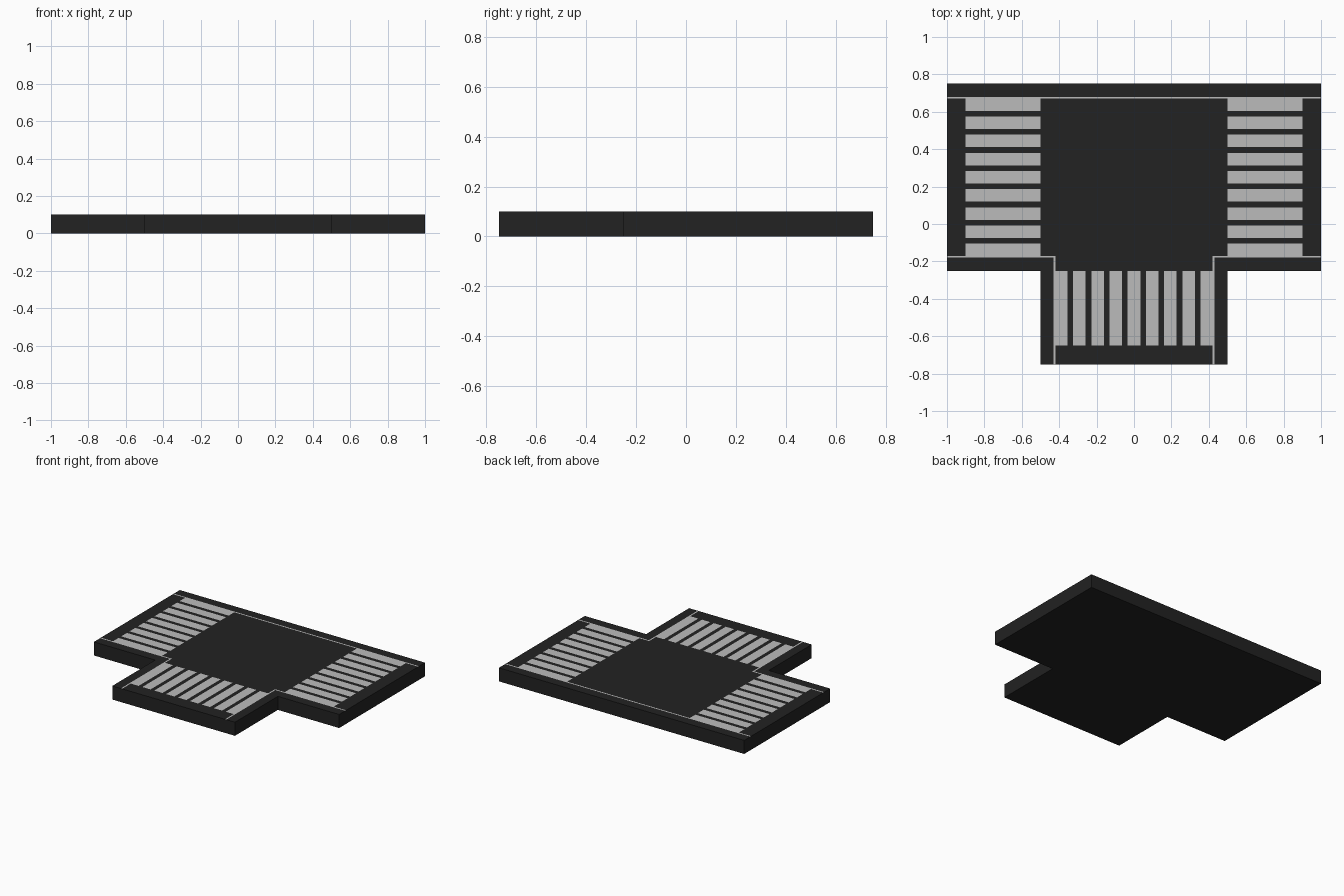
import bpy, bmesh

if "Cube" in bpy.data.objects:
    bpy.data.objects.remove(bpy.data.objects["Cube"])

TOP = 0.1      # road surface height
LIFT = 0.0006  # paint sits just above the surface


def material(name, value):
    mat = bpy.data.materials.new(name)
    mat.diffuse_color = (value, value, value, 1)
    mat.use_nodes = True
    mat.node_tree.nodes["Principled BSDF"].inputs["Base Color"].default_value = mat.diffuse_color
    return mat


def finish(name, bm, mat):
    mesh = bpy.data.meshes.new(name)
    bm.normal_update()
    bm.to_mesh(mesh)
    bm.free()
    mesh.materials.append(mat)
    obj = bpy.data.objects.new(name, mesh)
    bpy.context.collection.objects.link(obj)
    return obj


def painted(name, rects, mat):
    """Flat painted rectangles (x0, x1, y0, y1) on the road surface."""
    bm = bmesh.new()
    z = TOP + LIFT
    for x0, x1, y0, y1 in rects:
        bm.faces.new([bm.verts.new(p) for p in
                      ((x0, y0, z), (x1, y0, z), (x1, y1, z), (x0, y1, z))])
    return finish(name, bm, mat)


asphalt = material("asphalt", 0.016)
paint = material("road_paint", 0.5)

# T-shaped road slab
outline = [(-0.5, -0.75), (0.5, -0.75), (0.5, -0.25), (1, -0.25),
           (1, 0.75), (-1, 0.75), (-1, -0.25), (-0.5, -0.25)]
bm = bmesh.new()
base = bm.faces.new([bm.verts.new((x, y, 0)) for x, y in outline])
ext = bmesh.ops.extrude_face_region(bm, geom=[base], use_keep_orig=True)
bmesh.ops.translate(bm, vec=(0, 0, TOP),
                    verts=[v for v in ext["geom"] if isinstance(v, bmesh.types.BMVert)])
bmesh.ops.recalc_face_normals(bm, faces=bm.faces)
finish("road_slab", bm, asphalt)

# Zebra crossings: nine stripes across each of the three arms
STRIPES, PITCH, HALF = 9, 0.0972, 0.0335
offsets = [(i - (STRIPES - 1) / 2) * PITCH for i in range(STRIPES)]
side = [(0.25 + o - HALF, 0.25 + o + HALF) for o in offsets]
painted("left_crossing", [(-0.9, -0.5, a, b) for a, b in side], paint)
painted("right_crossing", [(0.5, 0.9, a, b) for a, b in side], paint)
painted("front_crossing", [(o - HALF, o + HALF, -0.65, -0.25) for o in offsets], paint)

# Thin edge lines: straight along the back, L-shaped at the two corners
IN, OUT = 0.42, 0.43
painted("back_edge_line", [(-1, 1, 0.25 + IN, 0.25 + OUT)], paint)
for name, s in (("left", -1), ("right", 1)):
    xs = sorted((s * IN, s * OUT))
    arm = sorted((s * OUT, s * 1.0))
    painted(name + "_corner_line",
            [(*xs, -0.75, 0.25 - IN),
             (*arm, 0.25 - OUT, 0.25 - IN)], paint)
